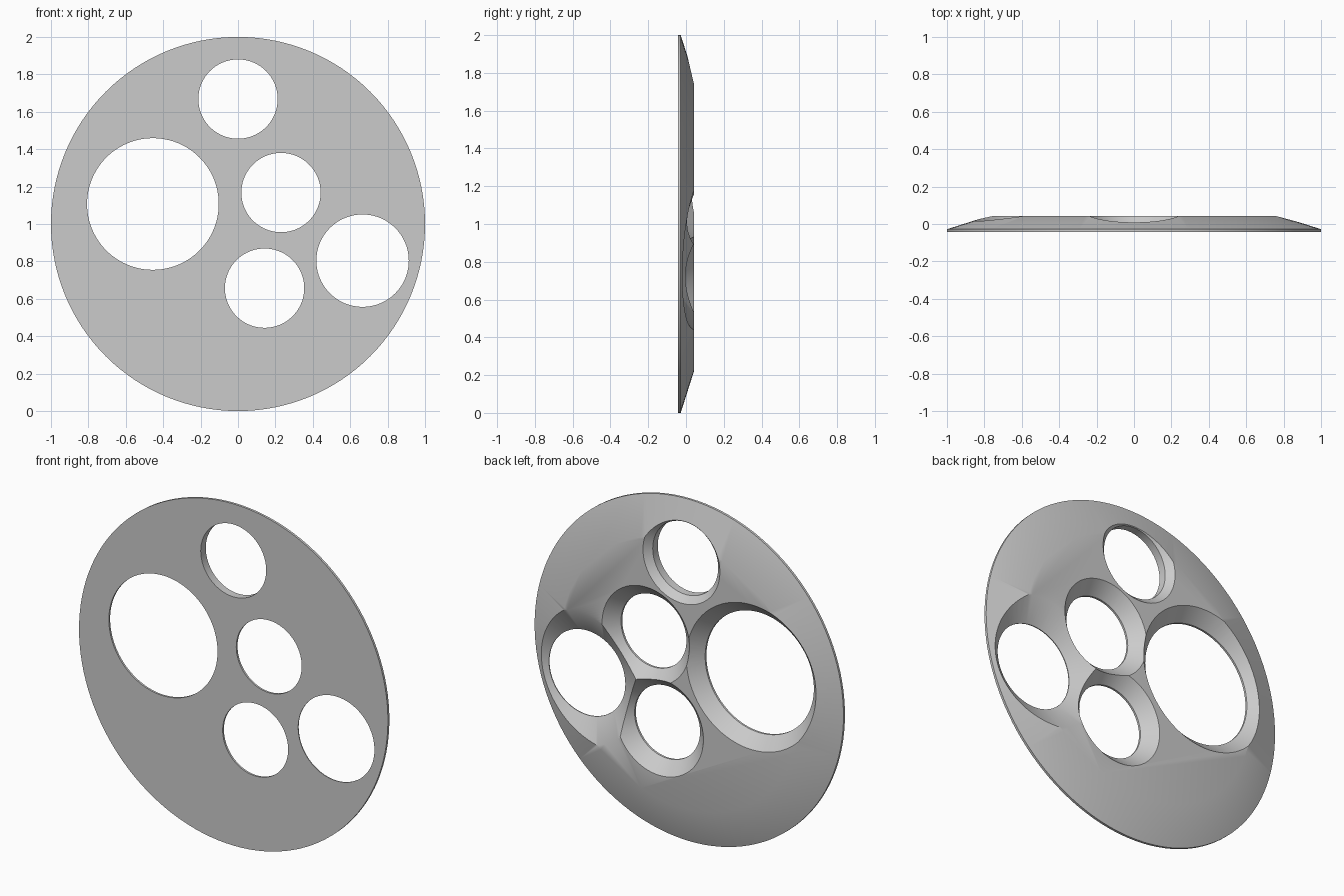
import bpy
import math

cube = bpy.data.objects.get("Cube")
if cube:
    bpy.data.objects.remove(cube, do_unlink=True)

HALF = 0.042        # half the plate thickness
OUT = 0.03          # how far cutters reach past the plate

grey = bpy.data.materials.new("light_grey")
grey.use_nodes = True
grey.diffuse_color = (0.6, 0.6, 0.6, 1)
grey.node_tree.nodes["Principled BSDF"].inputs["Base Color"].default_value = (0.6, 0.6, 0.6, 1)


def turned(name, profile, x, z, sides=96):
    """Closed solid turned about the y direction from (radius, y) pairs."""
    verts, faces = [], []
    for radius, y in profile:
        for i in range(sides):
            a = math.tau * i / sides
            verts.append((x + radius * math.cos(a), y, z + radius * math.sin(a)))
    for ring in range(len(profile) - 1):
        for i in range(sides):
            j = (i + 1) % sides
            a, b = ring * sides, (ring + 1) * sides
            faces.append((a + i, b + i, b + j, a + j))
    last = (len(profile) - 1) * sides
    faces.append(tuple(range(sides)))
    faces.append(tuple(reversed(range(last, last + sides))))
    mesh = bpy.data.meshes.new(name)
    mesh.from_pydata(verts, [], faces)
    mesh.materials.append(grey)
    obj = bpy.data.objects.new(name, mesh)
    bpy.context.collection.objects.link(obj)
    return obj


# Round plate with a thin rim and a sloping back edge
plate = turned("round_plate", [(1, -HALF), (1, -0.028), (0.78, HALF)], 0, 1, 128)

# Holes: name, x, z, radius, y where the flare starts, flare per unit depth
holes = [
    ("top_hole", 0, 1.668, 0.212, 0.005, 1),
    ("large_hole", -0.455, 1.107, 0.352, -0.03, 1),
    ("middle_hole", 0.23, 1.168, 0.212, -0.03, 1),
    ("lower_hole", 0.142, 0.657, 0.212, -0.03, 1),
    ("side_hole", 0.666, 0.804, 0.247, -0.037, 1.73),
]
for name, x, z, radius, start, flare in holes:
    end = HALF + OUT
    cutter = turned(name + "_cutter", [(radius, -HALF - OUT), (radius, start),
                                       (radius + flare * (end - start), end)], x, z)
    cutter.hide_render = True
    cut = plate.modifiers.new(name, 'BOOLEAN')
    cut.operation = 'DIFFERENCE'
    cut.solver = 'EXACT'
    cut.object = cutter
    bpy.context.view_layer.objects.active = plate
    bpy.ops.object.modifier_apply(modifier=cut.name)
    bpy.data.objects.remove(cutter, do_unlink=True)

# Smooth shading with crisp hole edges
bpy.ops.object.select_all(action='DESELECT')
plate.select_set(True)
bpy.context.view_layer.objects.active = plate
bpy.ops.object.shade_smooth_by_angle(angle=math.radians(35))
